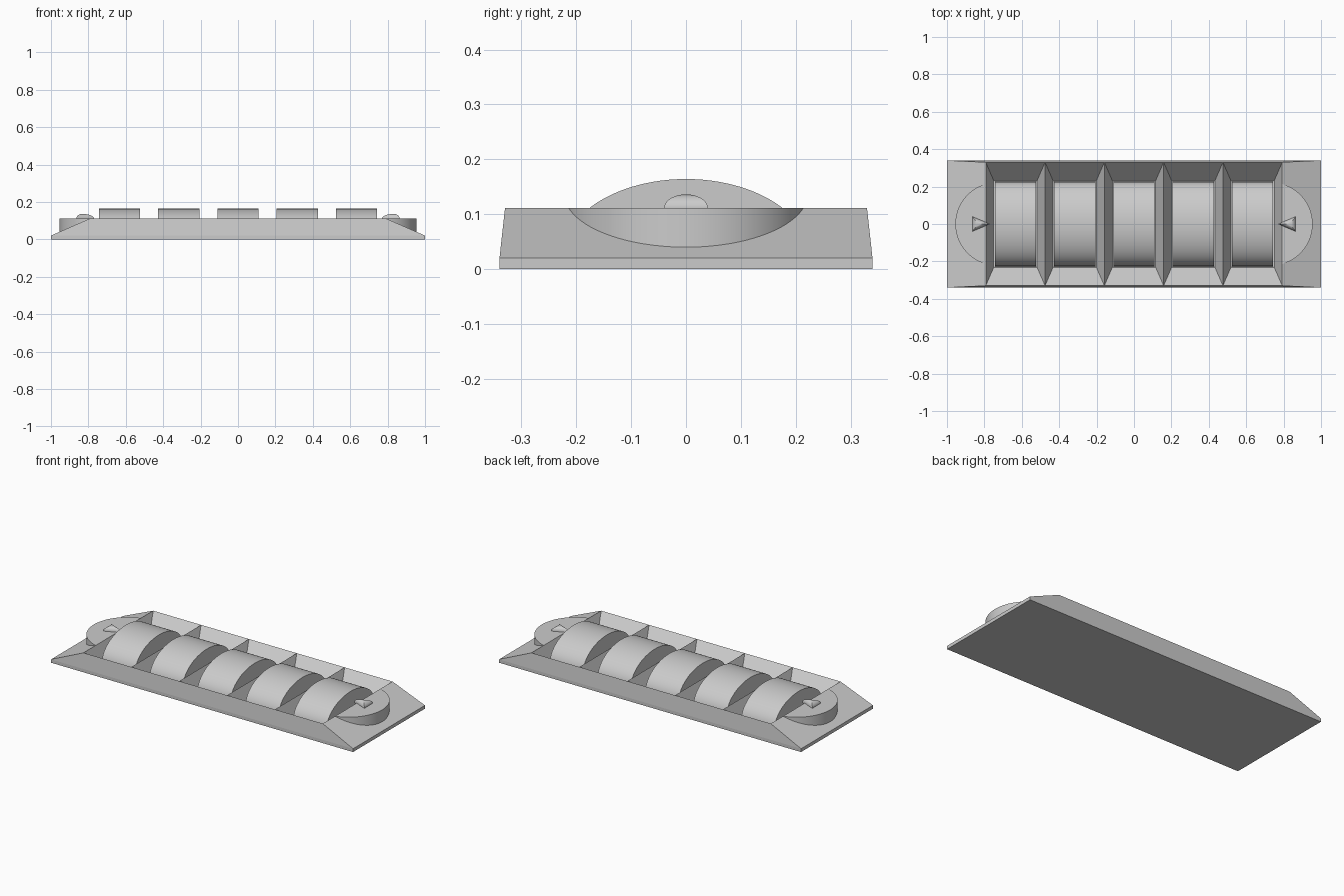
import bpy, bmesh, math
from mathutils import Matrix

cube = bpy.data.objects.get("Cube")
if cube:
    bpy.data.objects.remove(cube, do_unlink=True)

COUNT, PITCH = 5, 0.317
END = PITCH * COUNT / 2            # x of the outermost pocket rim
TOP, LIP, FLOOR = 0.111, 0.02, 0.003
RIM_Y = 0.33

grey = bpy.data.materials.new("plain_grey")
grey.use_nodes = True
colour = (0.6, 0.6, 0.6, 1)
grey.diffuse_color = colour
grey.node_tree.nodes["Principled BSDF"].inputs["Base Color"].default_value = colour


def finish(name, bm, smooth=False):
    bmesh.ops.remove_doubles(bm, verts=bm.verts, dist=0.0001)
    bmesh.ops.recalc_face_normals(bm, faces=bm.faces)
    mesh = bpy.data.meshes.new(name)
    bm.to_mesh(mesh)
    bm.free()
    mesh.materials.append(grey)
    obj = bpy.data.objects.new(name, mesh)
    bpy.context.collection.objects.link(obj)
    if smooth:
        bpy.ops.object.select_all(action='DESELECT')
        obj.select_set(True)
        bpy.context.view_layer.objects.active = obj
        bpy.ops.object.shade_smooth_by_angle(angle=math.radians(35))
    return obj


def rect(bm, x0, x1, y, z):
    return [bm.verts.new(p) for p in ((x0, -y, z), (x1, -y, z), (x1, y, z), (x0, y, z))]


def skirt(bm, low, high):
    for i in range(len(low)):
        j = (i + 1) % len(low)
        bm.faces.new((low[i], low[j], high[j], high[i]))


def prism(name, outline, offset, smooth=True):
    """Extrude a closed outline along a vector."""
    bm = bmesh.new()
    face = bm.faces.new([bm.verts.new(p) for p in outline])
    ext = bmesh.ops.extrude_face_region(bm, geom=[face])
    verts = [v for v in ext["geom"] if isinstance(v, bmesh.types.BMVert)]
    bmesh.ops.translate(bm, verts=verts, vec=offset)
    return finish(name, bm, smooth)


# Tray: thin lip, sloping sides and a row of hopper shaped pockets
bm = bmesh.new()
base = rect(bm, -1, 1, 0.34, 0)
lip = rect(bm, -1, 1, 0.34, LIP)
rim = rect(bm, -END, END, RIM_Y, TOP)
bm.faces.new(base)
skirt(bm, base, lip)
skirt(bm, lip, rim)
for i in range(COUNT):
    x = (i - (COUNT - 1) / 2) * PITCH
    pocket_rim = rect(bm, x - PITCH / 2, x + PITCH / 2, RIM_Y, TOP)
    pocket_floor = rect(bm, x - 0.116, x + 0.116, 0.232, FLOOR)
    skirt(bm, pocket_floor, pocket_rim)
    bm.faces.new(pocket_floor)
finish("tray", bm)

# Rollers: rounded humps standing in the pockets
arc = [math.pi * i / 48 for i in range(49)]
for i in range(COUNT):
    x = (i - (COUNT - 1) / 2) * PITCH - 0.11
    outline = [(x, 0.226 * math.cos(a), 0.022 + 0.142 * math.sin(a)) for a in arc]
    outline += [(x, -0.226, FLOOR), (x, 0.226, FLOOR)]
    prism(f"roller_{i + 1}", outline, (0.22, 0, 0))

# End pads with a small three-sided pointer on each
for side, word in ((1, "left"), (-1, "right")):
    cx, r = 0.733, 0.222
    limit = math.acos((END - cx) / r)
    angles = [limit * (i / 20 - 1) for i in range(41)]
    outline = [(side * (cx + r * math.cos(a)), r * math.sin(a), LIP) for a in angles]
    prism(f"{word}_end_pad", outline, (0, 0, TOP - LIP))

    bm = bmesh.new()
    bmesh.ops.create_uvsphere(bm, u_segments=3, v_segments=24, radius=1)
    tip = max(bm.verts, key=lambda v: v.co.x * v.co.x + v.co.y * v.co.y)
    turn = math.pi - math.atan2(tip.co.y, tip.co.x)
    bmesh.ops.rotate(bm, verts=bm.verts, matrix=Matrix.Rotation(turn, 3, 'Z'))
    bmesh.ops.scale(bm, verts=bm.verts, vec=(0.063 * side, 0.046, 0.025))
    bmesh.ops.translate(bm, verts=bm.verts, vec=(0.833 * side, 0, TOP))
    finish(f"{word}_pointer", bm, True)
